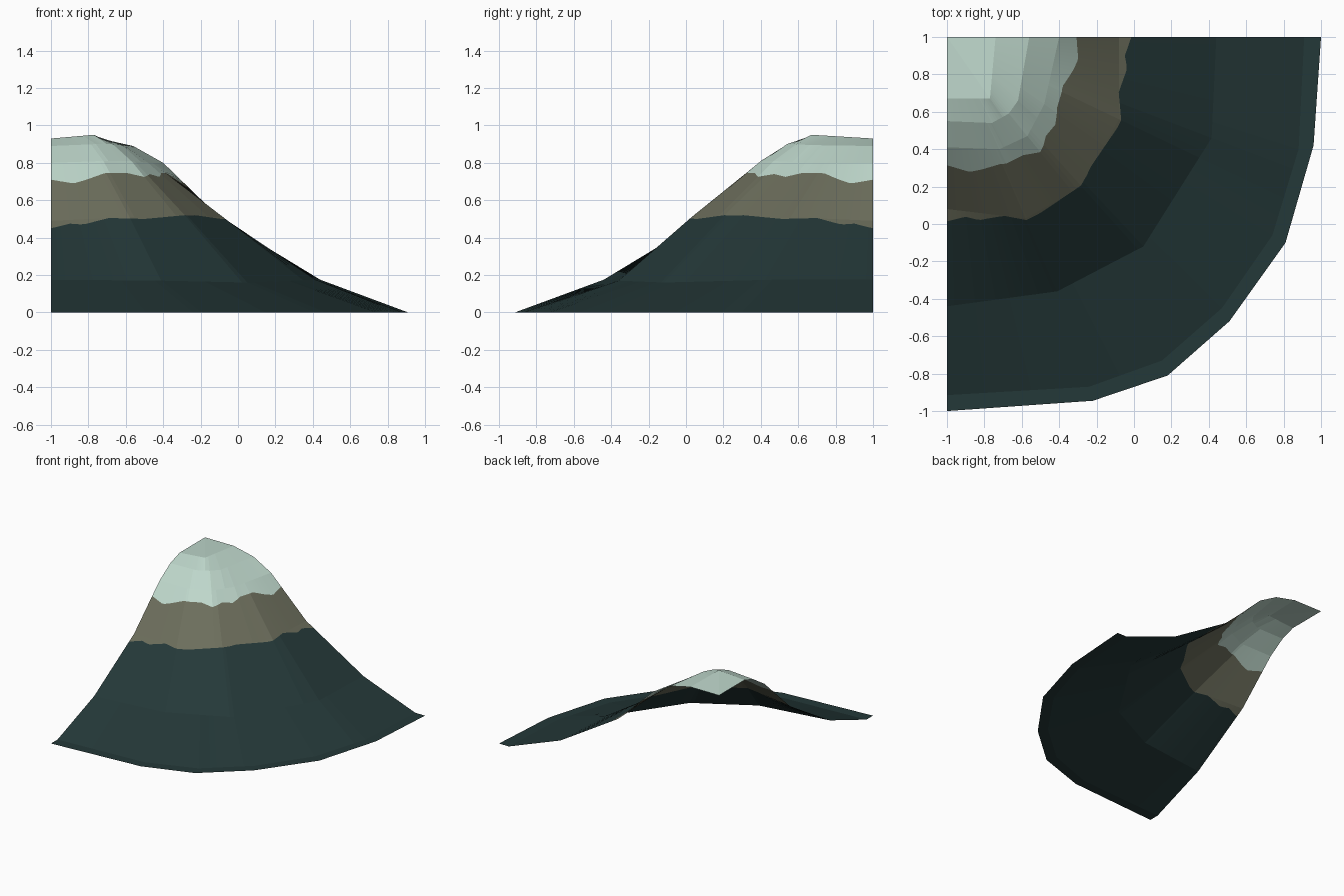
import bpy, bmesh, math

if "Cube" in bpy.data.objects:
    bpy.data.objects.remove(bpy.data.objects["Cube"])

CX, CY = -1.0, 1.0          # summit corner of the quarter mountain

# Contour lines from the foot to the summit: (x, y, z)
RINGS = [
    [(1, 1, 0), (.96, .42, 0), (.81, -.1, 0), (.51, -.52, 0), (.18, -.81, 0), (-.22, -.945, 0), (-1, -1, 0)],
    [(.91, 1, 0), (.88, .4, 0), (.74, -.06, 0), (.47, -.45, 0), (.15, -.73, 0), (-.24, -.87, 0), (-1, -.915, 0)],
    [(.44, 1, .175), (.415, .46, .175), (.05, -.12, .16), (-.41, -.36, .17), (-1, -.44, .175)],
    [(-.08, 1, .49), (-.08, .56, .51), (-.28, .2, .515), (-.58, .03, .51), (-1, .08, .49)],
    [(-.4, 1, .8), (-.48, .64, .8), (-.57, .47, .81), (-.72, .4, .81), (-1, .41, .8)],
    [(-.56, 1, .89), (-.62, .66, .895), (-.67, .59, .9), (-.76, .54, .9), (-1, .55, .89)],
    [(-.74, 1, .93), (-.77, .67, .95), (-1, .67, .93)],
]
# Wavy colour borders: (degrees from the nearest cut edge, height)
ROCK_LINE = [(0, .45), (6, .475), (10, .47), (18, .505), (28, .5), (42, .52), (45, .518)]
SNOW_LINE = [(0, .71), (9.6, .69), (15, .71), (23, .745), (33, .745), (39, .725), (45, .74)]


def lerp_table(table, v):
    for (a, p), (b, q) in zip(table, table[1:]):
        if v <= b:
            return p + (q - p) * (v - a) / (b - a)
    return table[-1][1]


def angle(p):
    return math.atan2(CY - p[1], p[0] - CX)


def on_ring(ring, t):
    """Distance from the summit and height where direction t meets a contour."""
    c, s = math.cos(t), math.sin(t)
    for p, q in zip(ring, ring[1:]):
        if t <= angle(q) + 1e-7:
            px, py, qx, qy = p[0] - CX, CY - p[1], q[0] - CX, CY - q[1]
            dp, dq = px * s - py * c, qx * s - qy * c
            k = dp / (dp - dq)
            x, y = px + (qx - px) * k, py + (qy - py) * k
            return math.hypot(x, y), p[2] + (q[2] - p[2]) * k


def at_height(profile, z):
    for (r0, z0), (r1, z1) in zip(profile, profile[1:]):
        if z0 <= z <= z1 and z1 > z0:
            return r0 + (r1 - r0) * (z - z0) / (z1 - z0), z


def column(t):
    """Slope profile in direction t, with points on both colour borders."""
    prof = [on_ring(r, t) for r in RINGS]
    d = math.degrees(t)
    d = min(d, 90 - d)
    rock, snow = lerp_table(ROCK_LINE, d), lerp_table(SNOW_LINE, d)
    z3 = prof[3][1]
    mid = [at_height(prof, z) for z in (min(z3, rock), rock, max(z3, rock), snow)]
    return prof[:3] + mid + prof[4:] + [(0, .93)]


def material(name, rgb):
    m = bpy.data.materials.new(name)
    m.diffuse_color = (*[(c / 255 / 1.055 + .0521) ** 2.4 for c in rgb], 1)
    m.use_nodes = True
    m.node_tree.nodes["Principled BSDF"].inputs["Base Color"].default_value = m.diffuse_color
    return m


# Directions: even steps plus every contour corner
angles = [math.radians(i * 1.5) for i in range(61)]
for ring in RINGS:
    angles += [angle(p) for p in ring[1:-1]]
angles = sorted(set(round(a, 5) for a in angles))
angles[0], angles[-1] = 0, math.pi / 2

# Mountain surface, coloured by band
bm = bmesh.new()
cols = [[bm.verts.new((CX + r * math.cos(t), CY - r * math.sin(t), z)) for r, z in column(t)]
        for t in angles]
for a, b in zip(cols, cols[1:]):
    for k in range(len(a) - 1):
        f = bm.faces.new((a[k], a[k + 1], b[k + 1], b[k]))
        f.material_index = 0 if k < 4 else 1 if k < 6 else 2
bmesh.ops.remove_doubles(bm, verts=bm.verts, dist=1e-5)
bmesh.ops.recalc_face_normals(bm, faces=bm.faces)
if sum(f.normal.z for f in bm.faces) < 0:
    bmesh.ops.reverse_faces(bm, faces=bm.faces)

mesh = bpy.data.meshes.new("mountain_slope")
bm.to_mesh(mesh)
bm.free()
for name, rgb in (("dark forest green", (36, 56, 56)), ("rock brown", (108, 110, 92)),
                  ("pale snow", (190, 215, 203))):
    mesh.materials.append(material(name, rgb))
bpy.context.collection.objects.link(bpy.data.objects.new("mountain_slope", mesh))
